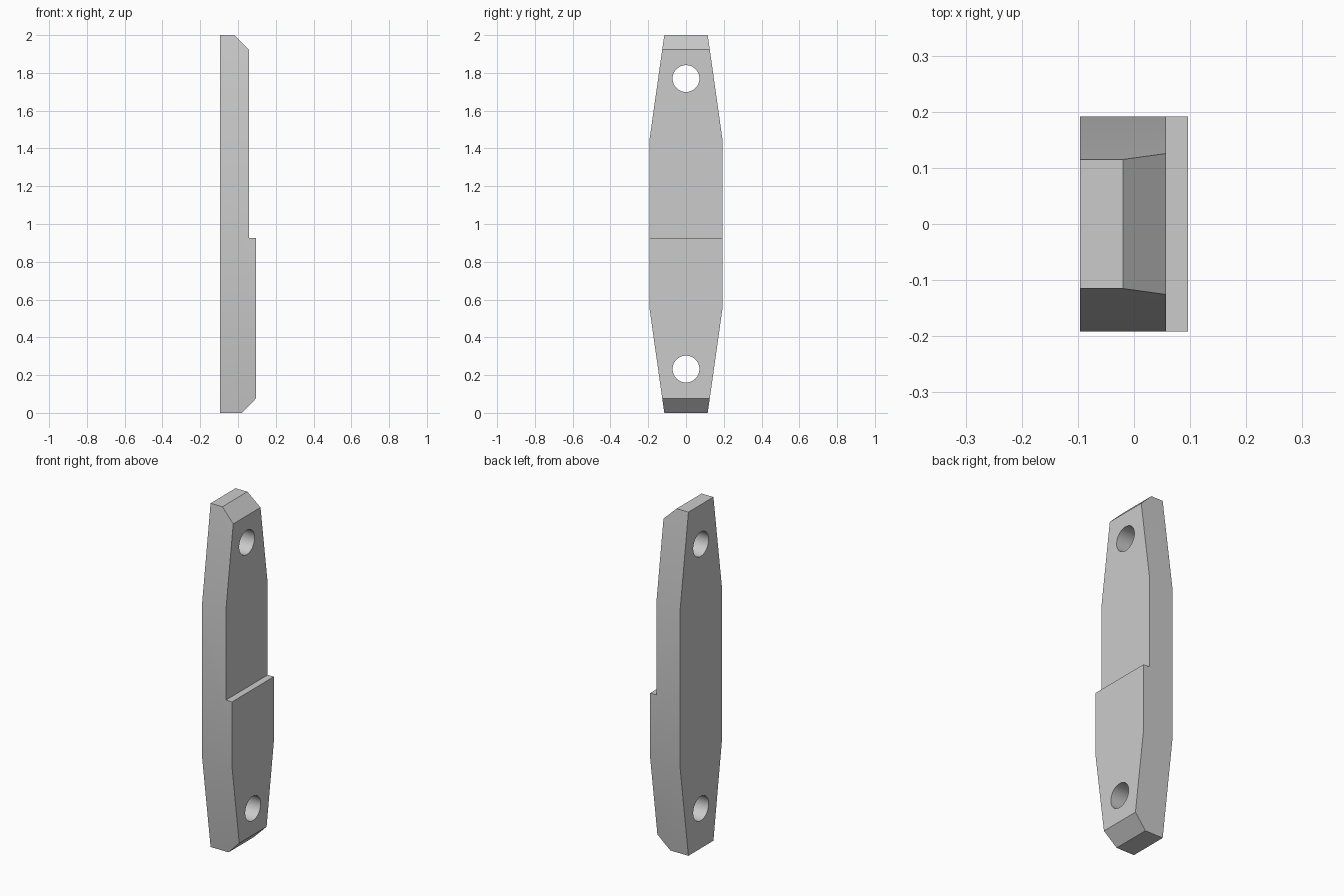
import bpy, bmesh, math
from mathutils import Vector

cube = bpy.data.objects.get("Cube")
if cube:
    bpy.data.objects.remove(cube, do_unlink=True)

mat = bpy.data.materials.new("light_grey")
mat.use_nodes = True
grey = (0.6, 0.6, 0.6, 1)
mat.diffuse_color = grey
mat.node_tree.nodes["Principled BSDF"].inputs["Base Color"].default_value = grey

HALF = 0.192        # half width of the middle
END = 0.115         # half width at the ends
TAPER = 0.545       # height of each taper

# Side profile (x, z): chamfered ends and a step in the outer face
profile = [(-0.096, 0), (0.02, 0), (0.096, 0.077), (0.096, 0.925),
           (0.057, 0.925), (0.057, 1.925), (-0.02, 2), (-0.096, 2)]
bm = bmesh.new()
face = bm.faces.new([bm.verts.new((x, -HALF, z)) for x, z in profile])
side = bmesh.ops.extrude_face_region(bm, geom=[face])
verts = [v for v in side["geom"] if isinstance(v, bmesh.types.BMVert)]
bmesh.ops.translate(bm, verts=verts, vec=(0, 2 * HALF, 0))

# Taper both ends by slicing off the four corners
for sy in (-1, 1):
    for z, sz in ((0, -1), (2, 1)):
        normal = Vector((0, sy * TAPER, sz * (HALF - END)))
        cut = bmesh.ops.bisect_plane(
            bm, geom=bm.verts[:] + bm.edges[:] + bm.faces[:],
            plane_co=(0, sy * END, z), plane_no=normal, clear_outer=True)
        edges = [e for e in cut["geom_cut"] if isinstance(e, bmesh.types.BMEdge)]
        bmesh.ops.contextual_create(bm, geom=edges)
bmesh.ops.remove_doubles(bm, verts=bm.verts, dist=1e-5)
bmesh.ops.recalc_face_normals(bm, faces=bm.faces)
mesh = bpy.data.meshes.new("stepped_plate")
bm.to_mesh(mesh)
bm.free()
plate = bpy.data.objects.new("stepped_plate", mesh)
bpy.context.collection.objects.link(plate)
mesh.materials.append(mat)

# Bolt holes through the thickness
bpy.context.view_layer.objects.active = plate
for z in (0.232, 1.77):
    bpy.ops.mesh.primitive_cylinder_add(vertices=48, radius=0.071, depth=0.6,
                                        location=(0, 0, z),
                                        rotation=(0, math.pi / 2, 0))
    cutter = bpy.context.object
    cutter.name = "hole_cutter"
    cutter.data.materials.append(mat)
    bpy.context.view_layer.objects.active = plate
    mod = plate.modifiers.new("bolt_hole", "BOOLEAN")
    mod.operation = "DIFFERENCE"
    mod.solver = "EXACT"
    mod.object = cutter
    bpy.ops.object.modifier_apply(modifier=mod.name)
    bpy.data.objects.remove(cutter, do_unlink=True)

bpy.ops.object.select_all(action="DESELECT")
plate.select_set(True)
bpy.ops.object.shade_smooth_by_angle()
